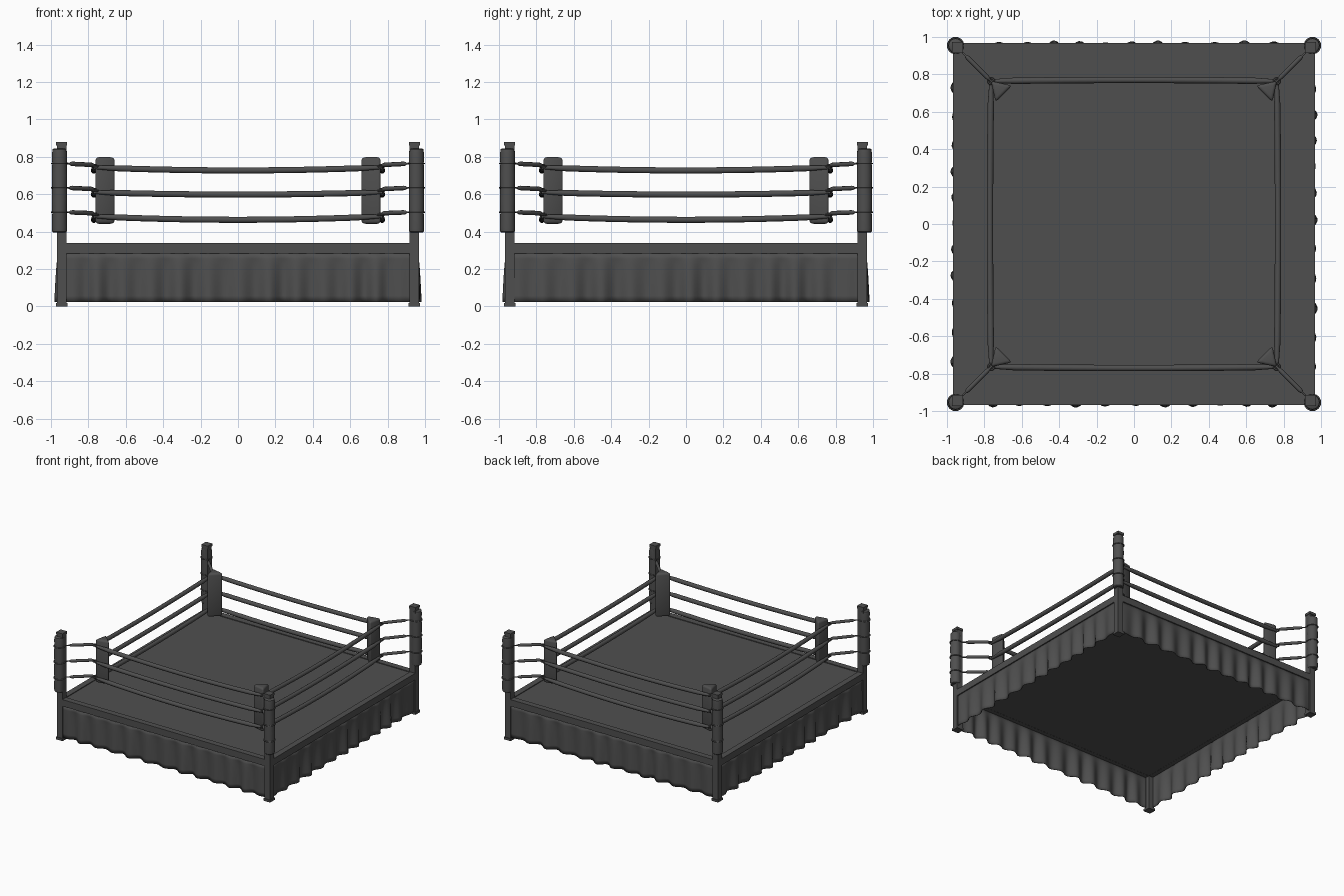
import bpy, bmesh, math
from mathutils import Matrix, Vector

if "Cube" in bpy.data.objects:
    bpy.data.objects.remove(bpy.data.objects["Cube"])

# One dark grey for the whole ring
dark = bpy.data.materials.new("dark_grey")
dark.diffuse_color = (.078, .078, .078, 1)
dark.use_nodes = True
dark.node_tree.nodes["Principled BSDF"].inputs["Base Color"].default_value = dark.diffuse_color


def add_mesh(name, bm, turn=0, smooth=None):
    """Turn a bmesh into an object, rotated about the ring centre."""
    bmesh.ops.rotate(bm, verts=bm.verts, cent=(0, 0, 0), matrix=Matrix.Rotation(turn, 3, 'Z'))
    bmesh.ops.recalc_face_normals(bm, faces=bm.faces)
    me = bpy.data.meshes.new(name)
    bm.to_mesh(me)
    bm.free()
    me.materials.append(dark)
    ob = bpy.data.objects.new(name, me)
    bpy.context.collection.objects.link(ob)
    if smooth:
        bpy.ops.object.select_all(action='DESELECT')
        ob.select_set(True)
        bpy.context.view_layer.objects.active = ob
        bpy.ops.object.shade_smooth_by_angle(angle=math.radians(smooth))
    return ob


def box(bm, lo, hi):
    lo, hi = Vector(lo), Vector(hi)
    m = Matrix.Translation((lo + hi) / 2) @ Matrix.Diagonal((*(hi - lo), 1))
    bmesh.ops.create_cube(bm, size=1, matrix=m)


def skin(bm, rings, closed=False):
    """Bridge successive vertex rings and cap the ends."""
    n, sides = len(rings), len(rings[0])
    for i in range(n if closed else n - 1):
        r, s = rings[i], rings[(i + 1) % n]
        for j in range(sides):
            k = (j + 1) % sides
            bm.faces.new((r[j], r[k], s[k], s[j]))
    if not closed:
        bm.faces.new(rings[0])
        bm.faces.new(rings[-1])


def tube(name, pts, turn=0, sides=10, closed=False):
    """Sweep a circle along points (x, y, z, radius)."""
    bm = bmesh.new()
    n, rings = len(pts), []
    for i, p in enumerate(pts):
        a = pts[(i - 1) % n] if closed else pts[max(i - 1, 0)]
        b = pts[(i + 1) % n] if closed else pts[min(i + 1, n - 1)]
        t = (Vector(b[:3]) - Vector(a[:3])).normalized()
        u = t.cross(Vector((0, 0, 1))).normalized()
        v = u.cross(t)
        rings.append([bm.verts.new(Vector(p[:3]) + p[3] * (u * math.cos(k) + v * math.sin(k)))
                      for k in (math.tau * j / sides for j in range(sides))])
    skin(bm, rings, closed)
    return add_mesh(name, bm, turn, 50)


def hoop(name, c, z, radius, thick, turn):
    """Thin ring lying flat around a point on the corner diagonal."""
    angles = [math.tau * k / 24 for k in range(24)]
    tube(name, [(c + radius * math.cos(a), c + radius * math.sin(a), z, thick) for a in angles], turn, 6, True)


def lathe(name, profile, c, turn, sides=20):
    """Solid of revolution from (radius, z) pairs."""
    bm = bmesh.new()
    angles = [math.tau * j / sides for j in range(sides)]
    skin(bm, [[bm.verts.new((c + r * math.cos(a), c + r * math.sin(a), z)) for a in angles] for r, z in profile])
    return add_mesh(name, bm, turn, 40)


# Platform slab with canvas
bm = bmesh.new()
box(bm, (-.965, -.965, .285), (.965, .965, .332))
add_mesh("platform_canvas", bm)

# Heights of each rope: at pad, mid-span, connector at pad, connector at post
ROPES = [(.743, .727, .755, .764), (.610, .598, .626, .635), (.481, .463, .497, .504)]

for i in range(4):
    turn = i * math.pi / 2

    # Border strip round the canvas
    bm = bmesh.new()
    box(bm, (-.92, -.968, .284), (.92, -.92, .338))
    add_mesh("platform_edge", bm, turn)

    # Pleated skirt, flat at the top and rippling towards the bottom
    bm = bmesh.new()
    cols, rows = 120, 8
    grid = []
    for r in range(rows + 1):
        f = r / rows
        row = []
        for c in range(cols + 1):
            s = c / cols
            wave = math.sin(math.tau * 12.5 * s + .9 * math.sin(7 * s + i))
            wave *= .85 + .25 * math.sin(23 * s + 2 * i)
            fade = min(1, 12 * s, 12 * (1 - s))
            y = -.957 - .021 * wave * f ** .5 * fade
            row.append(bm.verts.new((-.925 + 1.85 * s, y, .287 - .263 * f)))
        grid.append(row)
    for a, b in zip(grid, grid[1:]):
        for c in range(cols):
            bm.faces.new((a[c], b[c], b[c + 1], a[c + 1]))
    skirt = add_mesh("skirt", bm, turn, 60)
    mod = skirt.modifiers.new("thickness", 'SOLIDIFY')
    mod.thickness = .004
    mod.offset = 0

    # Three sagging ropes, thinner near the ends
    for z_end, z_mid, _, _ in ROPES:
        pts = []
        for k in range(25):
            t = -1 + k / 12
            rad = .009 + .008 * min(1, (1 - abs(t)) * 6)
            pts.append((.765 * t, -.764 - .006 * (1 - t * t), z_mid + (z_end - z_mid) * t * t, rad))
        tube("rope", pts, turn)

    # Corner post with foot and cap plates
    c = -.943
    bm = bmesh.new()
    for h, z0, z1 in ((.025, .01, .872), (.031, 0, .018), (.024, .845, .86), (.029, .86, .88)):
        box(bm, (c - h, c - h, z0), (c + h, c + h, z1))
    add_mesh("corner_post", bm, turn)

    # Soft sleeve round the post
    lathe("post_pad", [(.033, .395), (.039, .40), (.041, .42), (.039, .50), (.041, .57), (.039, .634),
                       (.041, .70), (.039, .763), (.040, .82), (.037, .84), (.030, .845)], -.954, turn)

    # Triangular turnbuckle pad, flat side to the ring centre
    bm = bmesh.new()
    corners = [(-.765, -.765), (-.652, -.740), (-.740, -.652)]
    bot = [bm.verts.new((x, y, .441)) for x, y in corners]
    top = [bm.verts.new((x, y, .798)) for x, y in corners]
    skin(bm, [bot, top])
    bmesh.ops.bevel(bm, geom=bm.edges[:], offset=.016, segments=3, profile=.5, affect='EDGES')
    add_mesh("corner_pad", bm, turn, 60)

    for z_end, _, z_pad, z_post in ROPES:
        # Turnbuckle: thin rod with a thick middle barrel
        pts = []
        for t, rad in ((0, .005), (.12, .005), (.15, .010), (.2, .012), (.78, .012), (.83, .010), (.86, .005), (1, .005)):
            d = -.75 - .175 * t
            pts.append((d, d, z_pad + (z_post - z_pad) * t, rad))
        tube("turnbuckle", pts, turn, 8)
        # Strap round the post sleeve, and the eye joining ropes to turnbuckle
        hoop("post_strap", -.954, z_post, .042, .0045, turn)
        hoop("rope_eye", -.764, (z_end + z_pad) / 2, .016, .006, turn)
